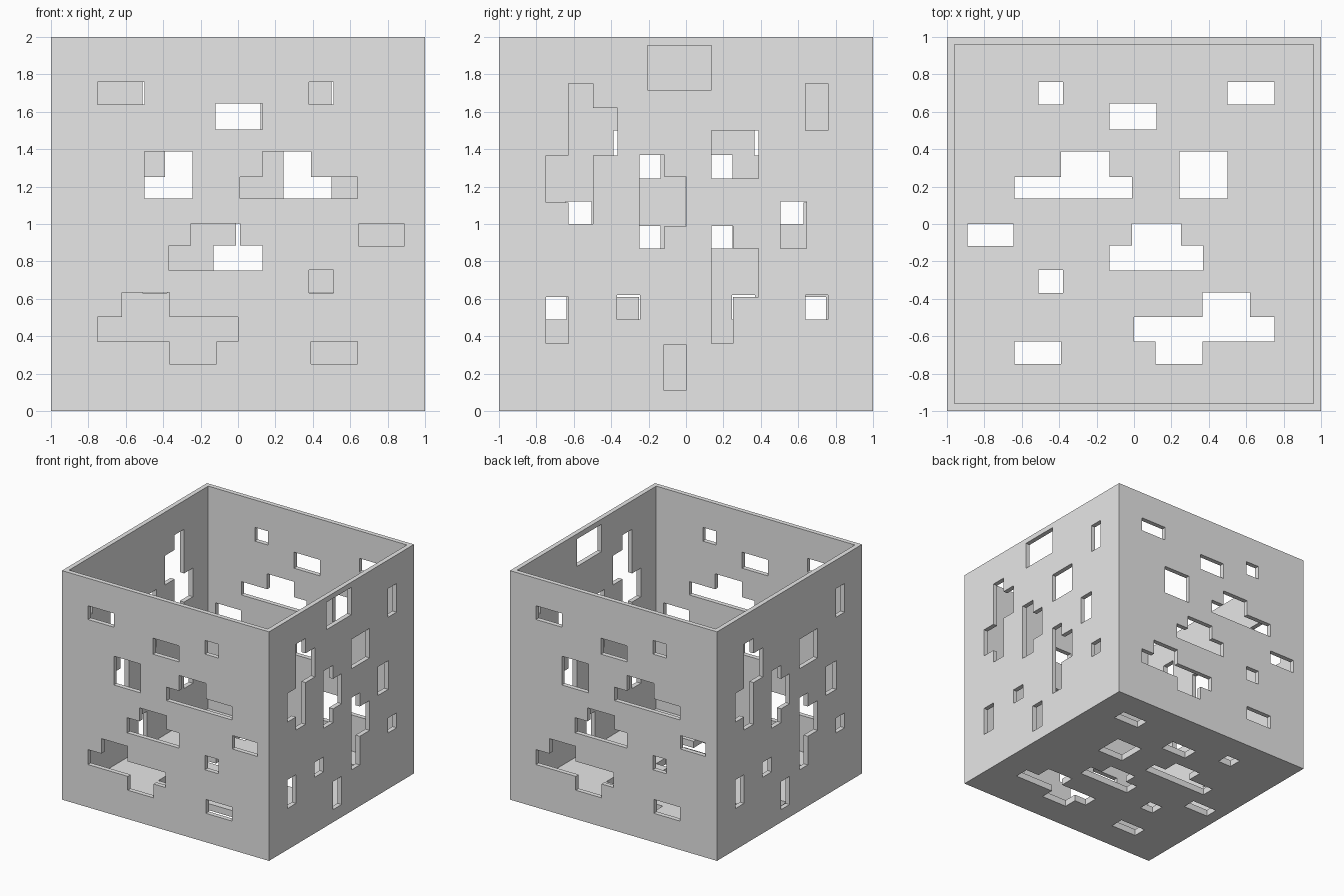
import bpy
import bmesh
from mathutils import Vector

if "Cube" in bpy.data.objects:
    bpy.data.objects.remove(bpy.data.objects["Cube"])

WALL = 0.057

# Hole layout shared by every panel: (u0, u1, v0, v1) from the panel centre
HOLES = [
    (-0.51, -0.38, 0.64, 0.76),       # small square, high
    (0.50, 0.75, 0.64, 0.76),         # slot, high
    (-0.13, 0.12, 0.505, 0.645),      # slot, upper middle
    (-0.64, -0.01, 0.135, 0.252),     # long step, base
    (-0.39, -0.13, 0.252, 0.387),     # long step, top
    (0.243, 0.50, 0.135, 0.387),      # large square
    (-0.89, -0.645, -0.118, 0.0),     # slot by the edge
    (-0.13, 0.37, -0.248, -0.116),    # short step, base
    (-0.01, 0.252, -0.116, 0.002),    # short step, top
    (-0.51, -0.38, -0.37, -0.245),    # small square, low
    (0.0, 0.75, -0.627, -0.496),      # double step, middle
    (0.365, 0.62, -0.496, -0.365),    # double step, top
    (0.115, 0.365, -0.748, -0.627),   # double step, bottom
    (-0.64, -0.39, -0.748, -0.627),   # slot, low
]
RIM_WINDOW = (0.716, 0.955, -0.206, 0.136)

X, Y, Z = Vector((1, 0, 0)), Vector((0, 1, 0)), Vector((0, 0, 1))
# u direction, v direction, outward direction, holes
PANELS = [
    (X, Y, -Z, HOLES),
    (-X, Z, -Y, HOLES),
    (X, Z, Y, HOLES),
    (Z, Y, X, HOLES + [RIM_WINDOW]),
    (Z, -Y, -X, HOLES),
]


def add_object(name, bm):
    bmesh.ops.recalc_face_normals(bm, faces=bm.faces)
    mesh = bpy.data.meshes.new(name)
    bm.to_mesh(mesh)
    bm.free()
    obj = bpy.data.objects.new(name, mesh)
    bpy.context.collection.objects.link(obj)
    return obj


def add_punches(bm, u_dir, v_dir, out, holes):
    """Prisms through one panel; adjoining rectangles become one prism."""
    us = sorted({c for h in holes for c in h[:2]})
    vs = sorted({c for h in holes for c in h[2:]})
    corners, cells = {}, []

    def corner(u, v):
        if (u, v) not in corners:
            corners[u, v] = bm.verts.new(Z + u * u_dir + v * v_dir + 0.92 * out)
        return corners[u, v]

    for u0, u1 in zip(us, us[1:]):
        for v0, v1 in zip(vs, vs[1:]):
            u, v = (u0 + u1) / 2, (v0 + v1) / 2
            if any(a < u < b and c < v < d for a, b, c, d in holes):
                cells.append(bm.faces.new([corner(u0, v0), corner(u1, v0),
                                           corner(u1, v1), corner(u0, v1)]))
    grown = bmesh.ops.extrude_face_region(bm, geom=cells, use_keep_orig=True)["geom"]
    tips = [g for g in grown if isinstance(g, bmesh.types.BMVert)]
    bmesh.ops.translate(bm, verts=tips, vec=out * 0.1)


# Open-topped box with even walls and floor
bm = bmesh.new()
bmesh.ops.create_cube(bm, size=2)
bmesh.ops.translate(bm, verts=bm.verts, vec=Z)
top = max(bm.faces, key=lambda f: f.calc_center_median().z)
bmesh.ops.inset_individual(bm, faces=[top], thickness=WALL)
well = bmesh.ops.extrude_discrete_faces(bm, faces=[top])["faces"][0]
for v in well.verts:
    v.co.z = WALL
box = add_object("pierced_open_box", bm)

# Punch the hole layout through the floor and the four walls
bm = bmesh.new()
for panel in PANELS:
    add_punches(bm, *panel)
bmesh.ops.dissolve_limit(bm, angle_limit=0.01, verts=bm.verts, edges=bm.edges)
punches = add_object("hole_punches", bm)
punches.hide_render = True

cut = box.modifiers.new("holes", "BOOLEAN")
cut.operation = "DIFFERENCE"
cut.solver = "EXACT"
cut.object = punches
bpy.context.view_layer.objects.active = box
box.select_set(True)
bpy.ops.object.modifier_apply(modifier=cut.name)
bpy.data.objects.remove(punches)

# Single plain colour
grey = bpy.data.materials.new("light_grey")
grey.use_nodes = True
colour = (0.8, 0.8, 0.8, 1)
grey.diffuse_color = colour
grey.node_tree.nodes["Principled BSDF"].inputs["Base Color"].default_value = colour
box.data.materials.clear()
box.data.materials.append(grey)
